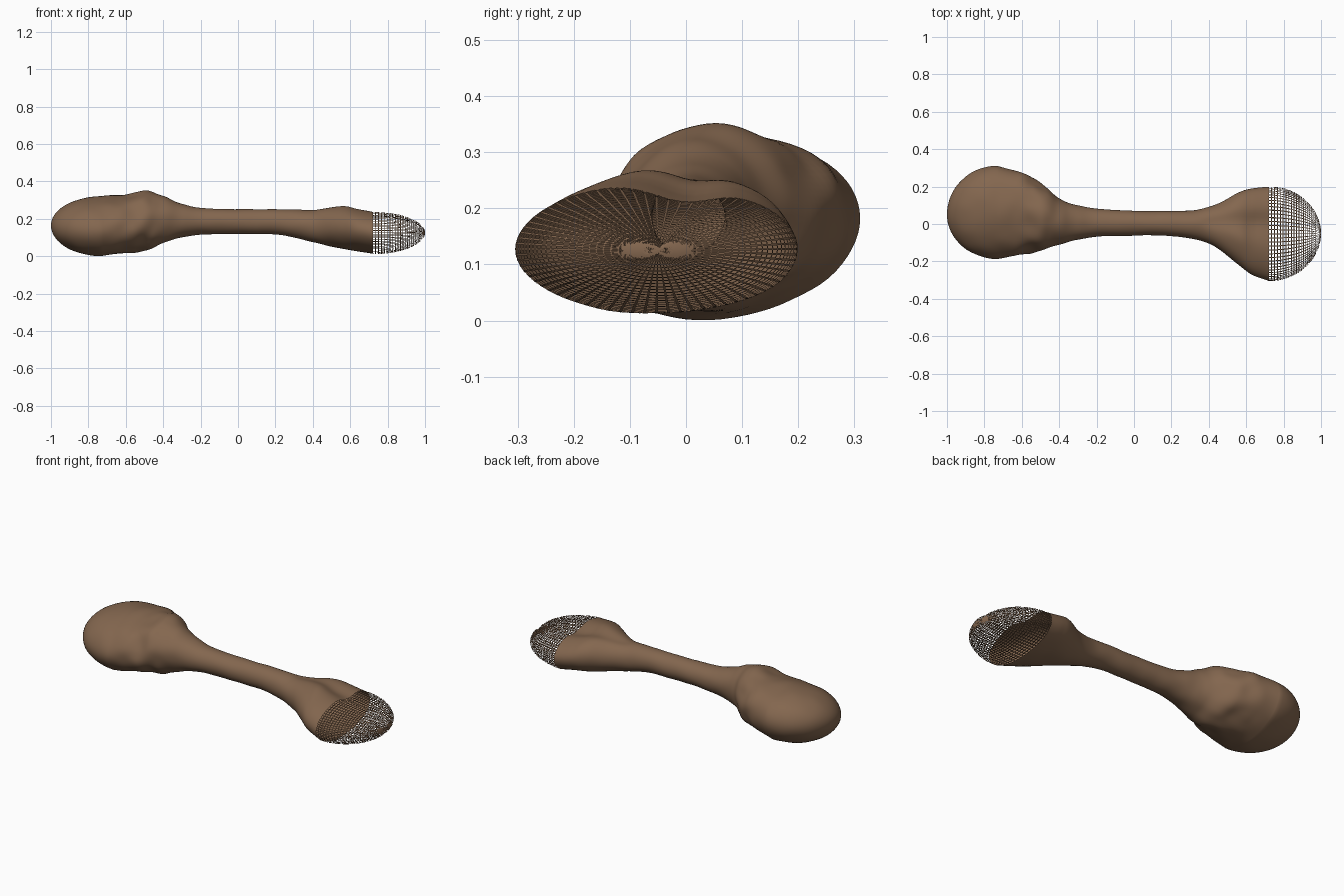
import bpy
import bmesh
from math import sin, cos, pi, exp
from mathutils import Vector, noise

cube = bpy.data.objects.get("Cube")
if cube:
    bpy.data.objects.remove(cube, do_unlink=True)

brown = bpy.data.materials.new("warm brown")
brown.use_nodes = True
colour = (0.23, 0.135, 0.078, 1)
brown.diffuse_color = colour
brown.node_tree.nodes["Principled BSDF"].inputs["Base Color"].default_value = colour

SIDES = 72
# Section outline along the length: x, y min, y max, z min, z max
SECTIONS = [Vector(s) for s in (
    (-.73, -.185, .312, .003, .318),
    (-.6, -.165, .275, .02, .33),
    (-.48, -.13, .2, .035, .345),
    (-.4, -.11, .135, .07, .325),
    (-.3, -.085, .1, .1, .28),
    (-.15, -.065, .078, .117, .254),
    (.2, -.065, .068, .115, .25),
    (.4, -.105, .09, .075, .25),
    (.55, -.21, .165, .04, .272),
    (.63, -.27, .19, .027, .26),
    (.72, -.305, .2, .012, .243),
)]
LEFT_TIP = Vector((1, -.05, .125))
RIGHT_TIP = Vector((-1, .05, .165))


def section_at(t):
    """Smooth interpolation through the section table."""
    last = len(SECTIONS) - 1
    i = min(int(t), last - 1)
    f = t - i
    a, b, c, d = (SECTIONS[max(0, min(last, k))] for k in range(i - 1, i + 3))
    return b + (c - a) * (f / 2) + (a * 2 - b * 5 + c * 4 - d) * (f * f / 2) \
        + (b * 3 - a - c * 3 + d) * (f ** 3 / 2)


def ring(section, scale=1.0, tip=None):
    """Tilted oval loop; towards a tip it shrinks and drifts to the tip centre."""
    x, y0, y1, z0, z1 = section
    centre = Vector((x, (y0 + y1) / 2, (z0 + z1) / 2))
    if tip:
        centre.x += (tip.x - x) * (1 - scale * scale) ** .5
        centre.yz = centre.yz.lerp(tip.yz, 1 - scale)
    ry, rz = (y1 - y0) / 2 * scale, (z1 - z0) / 2 * scale
    left = max(0, min(1, (x - .35) / .3))
    right = max(0, min(1, (-.35 - x) / .3))
    loop = []
    for k in range(SIDES):
        a = 2 * pi * k / SIDES
        c, s = cos(a), sin(a)
        # The narrow end has a saddle on top, the broad end leans upward to the back
        dip = .03 * left * scale * max(s, 0) * exp(-((c - .2) / .3) ** 2)
        lean = .022 * right * scale * c
        p = centre + Vector((0, ry * c, rz * s - dip + lean))
        # Lumpy surface, strongest where the broad end meets the shaft
        lump = .003 + .012 * exp(-((p.x + .52) / .13) ** 2)
        n = noise.noise(p * 11) * lump * scale
        loop.append(p + Vector((0, c, s)) * n)
    return loop


def skin(name, loops, start=None, end=None):
    """Bridge the loops with quads and close the chosen tips with fans."""
    bm = bmesh.new()
    rows = [[bm.verts.new(p) for p in loop] for loop in loops]
    for r, q in zip(rows, rows[1:]):
        for k in range(SIDES):
            j = (k + 1) % SIDES
            bm.faces.new((r[k], r[j], q[j], q[k]))
    for tip, row in ((start, rows[0]), (end, rows[-1])):
        if tip:
            pole = bm.verts.new(tip)
            for k in range(SIDES):
                bm.faces.new((row[k], row[(k + 1) % SIDES], pole))
    bmesh.ops.recalc_face_normals(bm, faces=bm.faces)
    if name == "lattice_cap":
        # Open a window in every cell, leaving a net of thin bars
        panes = list(bm.faces)
        bmesh.ops.inset_individual(bm, faces=panes, thickness=.2,
                                   use_relative_offset=True)
        bmesh.ops.delete(bm, geom=panes, context="FACES")
    mesh = bpy.data.meshes.new(name)
    bm.to_mesh(mesh)
    bm.free()
    mesh.materials.append(brown)
    mesh.shade_smooth()
    obj = bpy.data.objects.new(name, mesh)
    bpy.context.collection.objects.link(obj)
    return obj


# Solid bone: rounded broad end, narrow shaft and flared open end
steps = 100
span = len(SECTIONS) - 1
broad_end = [ring(SECTIONS[0], sin(pi / 2 * k / 24), RIGHT_TIP) for k in range(1, 24)]
shaft = [ring(section_at(span * k / steps)) for k in range(steps + 1)]
skin("bone_body", broad_end + shaft, start=RIGHT_TIP)

# Net-like dome over the open end
dome = [ring(SECTIONS[-1], cos(pi / 2 * k / 28), LEFT_TIP) for k in range(28)]
skin("lattice_cap", dome, end=LEFT_TIP)
